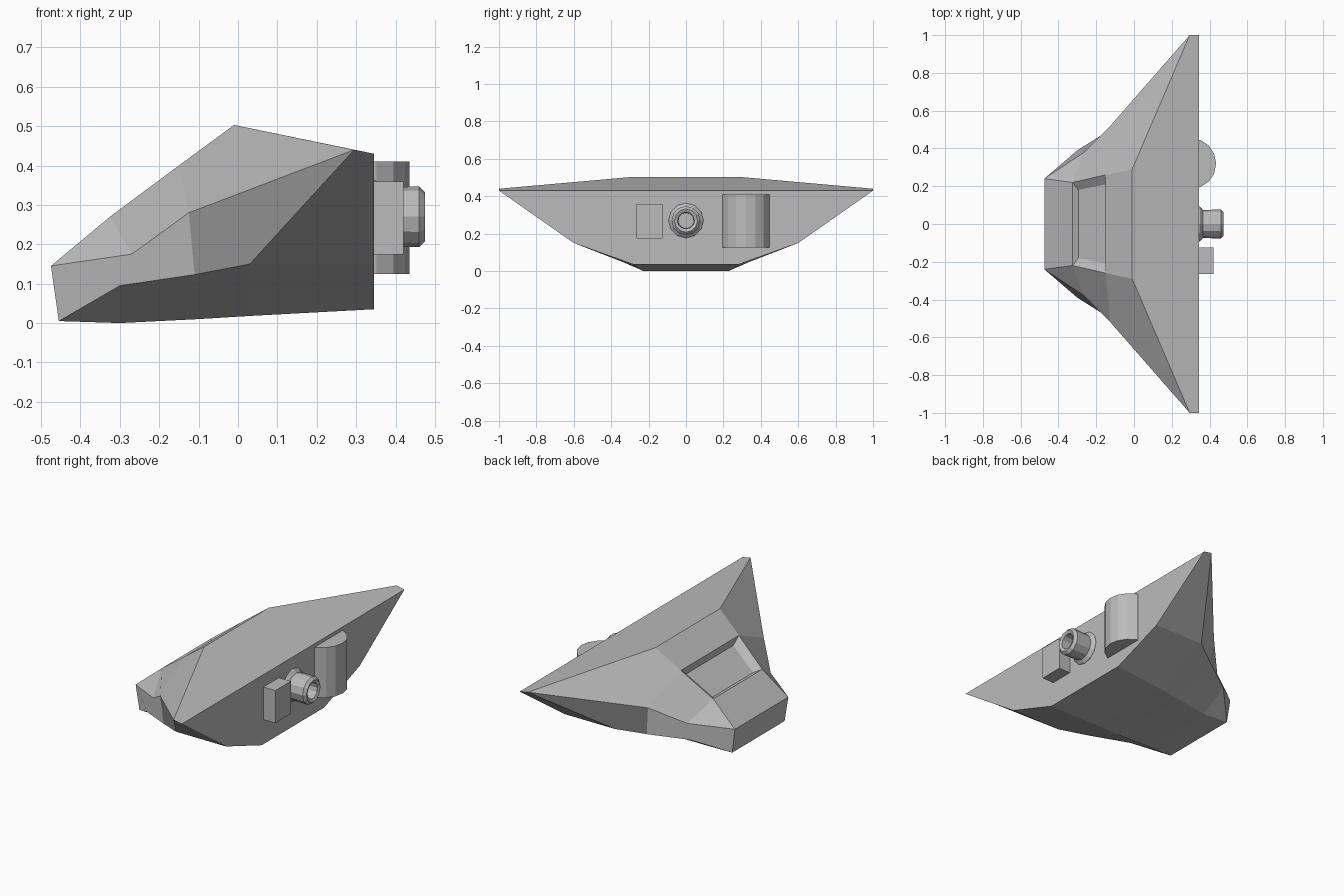
import bpy, bmesh, math

if "Cube" in bpy.data.objects:
    bpy.data.objects.remove(bpy.data.objects["Cube"])

grey = bpy.data.materials.new("hull_grey")
grey.diffuse_color = (0.5, 0.5, 0.5, 1)
grey.use_nodes = True
grey.node_tree.nodes["Principled BSDF"].inputs["Base Color"].default_value = grey.diffuse_color


def finish(bm, name):
    bmesh.ops.recalc_face_normals(bm, faces=bm.faces)
    mesh = bpy.data.meshes.new(name)
    bm.to_mesh(mesh)
    bm.free()
    mesh.materials.append(grey)
    obj = bpy.data.objects.new(name, mesh)
    bpy.context.collection.objects.link(obj)
    return obj


# Hull: corner points of the +y half (A spine, U upper chine, L lower chine, B keel)
P = {
    "A0": (-.475, .24, .145), "A1": (-.325, .22, .27), "A2": (-.15, .26, .40), "A3": (-.01, .29, .503),
    "U1": (-.27, .375, .175), "U2": (-.125, .52, .28), "T": (.295, 1, .44), "R": (.345, 1, .43),
    "L0": (-.455, .235, .005), "L1": (-.30, .39, .095), "L2": (-.11, .51, .123),
    "L3": (.03, .60, .15), "L4": (.345, .60, .15),
    "B1": (-.30, .23, 0), "B2": (-.10, .25, .01), "B3": (.03, .26, .018), "B4": (.345, .28, .035),
    # cockpit recess floor
    "C1": (-.295, .18, .258), "C2": (-.15, .21, .362),
}
side_faces = ["A0 A1 U1", "A1 A2 U2 U1", "A2 A3 T U2", "A0 U1 L1 L0", "U1 U2 L2 L1",
              "U2 T L3 L2", "T R L4 L3", "L0 L1 B1", "L1 L2 B2 B1", "L2 L3 B3 B2",
              "L3 L4 B4 B3", "A1 A2 C2 C1"]
# Strips that run across the middle from one side to the other
cross_faces = ["A0 A1", "A1 C1", "C1 C2", "C2 A2", "A2 A3", "A3 T R", "R L4 B4",
               "B4 B3", "B3 B2", "B2 B1", "B1 L0", "L0 A0"]

bm = bmesh.new()
V = {(n, s): bm.verts.new((x, y * s, z)) for n, (x, y, z) in P.items() for s in (1, -1)}
for f in side_faces:
    for s in (1, -1):
        bm.faces.new([V[n, s] for n in f.split()])
for f in cross_faces:
    names = f.split()
    bm.faces.new([V[n, 1] for n in names] + [V[n, -1] for n in reversed(names)])
finish(bm, "hull")

# Rear engine nozzle: profile (x, radius) turned around the x axis
profile = [(.34, .095), (.35, .092), (.365, .074), (.46, .077), (.475, .062), (.468, .045), (.40, .042)]
N = 12
bm = bmesh.new()
rings = []
for x, r in profile:
    rings.append([bm.verts.new((x, r * math.cos(2 * math.pi * i / N), .27 + r * math.sin(2 * math.pi * i / N)))
                  for i in range(N)])
for a, b in zip(rings, rings[1:]):
    for i in range(N):
        j = (i + 1) % N
        bm.faces.new((a[i], a[j], b[j], b[i]))
bm.faces.new(rings[0])
bm.faces.new(rings[-1])
finish(bm, "engine_nozzle")

# Upright tank, half sunk into the rear wall
bm = bmesh.new()
bmesh.ops.create_cone(bm, cap_ends=True, segments=16, radius1=.135, radius2=.135, depth=.285)
# keep only the part outside the wall
bmesh.ops.translate(bm, verts=bm.verts, vec=(.30, .32, .2675))
cut = bmesh.ops.bisect_plane(bm, geom=bm.verts[:] + bm.edges[:] + bm.faces[:], plane_co=(.34, 0, 0),
                             plane_no=(-1, 0, 0), clear_outer=True)
bmesh.ops.holes_fill(bm, edges=[e for e in bm.edges if e.is_boundary])
finish(bm, "rear_tank")

# Small equipment box on the rear wall
bm = bmesh.new()
bmesh.ops.create_cube(bm, size=1)
bmesh.ops.scale(bm, verts=bm.verts, vec=(.08, .14, .185))
bmesh.ops.translate(bm, verts=bm.verts, vec=(.38, -.195, .267))
finish(bm, "rear_box")
